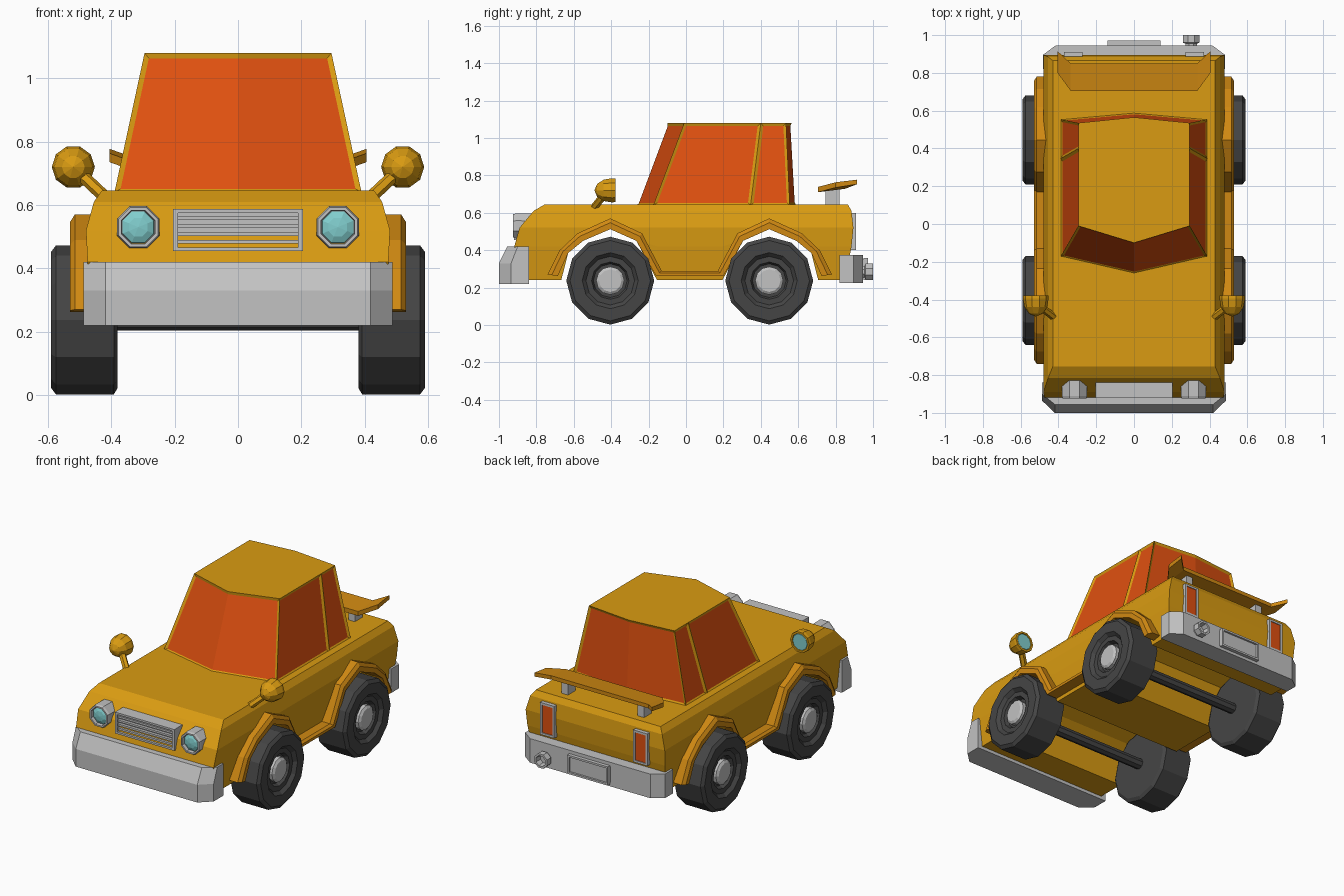
import bpy, bmesh, math
from mathutils import Vector

if "Cube" in bpy.data.objects:
    bpy.data.objects.remove(bpy.data.objects["Cube"])


def material(name, col):
    m = bpy.data.materials.new(name)
    m.diffuse_color = (*col, 1)
    m.use_nodes = True
    m.node_tree.nodes["Principled BSDF"].inputs["Base Color"].default_value = m.diffuse_color
    return m


YELLOW = material("yellow_paint", (0.70, 0.33, 0.006))
ORANGE = material("orange_trim", (0.63, 0.25, 0.006))
GLASS = material("red_orange_glass", (0.74, 0.08, 0.005))
GREY = material("light_grey_metal", (0.54, 0.54, 0.54))
RUBBER = material("dark_rubber", (0.06, 0.06, 0.06))
CYAN = material("cyan_lens", (0.22, 0.62, 0.62))


def finish(name, bm, mats, mirror=False):
    bmesh.ops.remove_doubles(bm, verts=bm.verts, dist=0.0005)
    bmesh.ops.recalc_face_normals(bm, faces=bm.faces)
    me = bpy.data.meshes.new(name)
    bm.to_mesh(me)
    bm.free()
    for m in mats:
        me.materials.append(m)
    ob = bpy.data.objects.new(name, me)
    bpy.context.collection.objects.link(ob)
    if mirror:
        ob.modifiers.new("Mirror", 'MIRROR').use_mirror_merge = False
    return ob


def loft_bm(rings, strip_caps=False):
    """Join equal rings of points with quads and close both ends."""
    bm = bmesh.new()
    rows = [[bm.verts.new(p) for p in r] for r in rings]
    n = len(rows[0])
    for a, b in zip(rows, rows[1:]):
        for i in range(n):
            j = (i + 1) % n
            bm.faces.new((a[i], a[j], b[j], b[i]))
    for r in (rows[0], rows[-1]):
        if strip_caps:
            for i in range(n // 2 - 1):
                bm.faces.new((r[i], r[i + 1], r[n - 2 - i], r[n - 1 - i]))
        else:
            bm.faces.new(r)
    return bm


def loft(name, rings, mat, mirror=False, strip_caps=False):
    return finish(name, loft_bm(rings, strip_caps), [mat], mirror)


def revolve(name, prof, c, axis, n, mat, mirror=False, phase=0.0):
    """Turn (position, radius) pairs about the x or y axis through c."""
    rings = []
    for a, r in prof:
        ring = []
        for k in range(n):
            t = phase + 2 * math.pi * k / n
            u, w = max(r, 1e-5) * math.cos(t), max(r, 1e-5) * math.sin(t)
            ring.append((a, c[1] + u, c[2] + w) if axis == 'x' else (c[0] + u, a, c[2] + w))
        rings.append(ring)
    return loft(name, rings, mat, mirror)


def boxes(name, specs, mat, mirror=False):
    """Boxes given as (x0, x1, y0, y1, z0, z1)."""
    bm = bmesh.new()
    for x0, x1, y0, y1, z0, z1 in specs:
        vs = bmesh.ops.create_cube(bm, size=1)['verts']
        for v in vs:
            v.co = ((x0 + x1) / 2 + v.co.x * (x1 - x0), (y0 + y1) / 2 + v.co.y * (y1 - y0),
                    (z0 + z1) / 2 + v.co.z * (z1 - z0))
    return finish(name, bm, [mat], mirror)


FRONT_Y, REAR_Y = -0.405, 0.445

# Wheel arch outlines (y from wheel centre, z), outer and inner edge
OUTER = [(-.335, .27), (-.27, .40), (-.175, .49), (0, .57), (.17, .49), (.275, .29)]
INNER = [(-.28, .262), (-.225, .385), (-.145, .45), (0, .512), (.14, .45), (.245, .262)]


def both_arches(pts):
    return [(FRONT_Y + y, z) for y, z in pts] + [(REAR_Y - y, z) for y, z in reversed(pts)]


# Body: cross-sections from front to back, with open wheel arches
WIDTHS = [(.24, .455), (.42, .475), (.52, .48), (.61, .455), (.645, .43)]


def half_width(z):
    for (z0, x0), (z1, x1) in zip(WIDTHS, WIDTHS[1:]):
        if z <= z1:
            return x0 + (x1 - x0) * (z - z0) / (z1 - z0)
    return WIDTHS[-1][1]


def section(ys, zb):
    zs = [zb, max(.42, zb + .004), .52, .61, .645]
    right = [(half_width(z), y, z) for y, z in zip(ys, zs)]
    return right + [(-x, y, z) for x, y, z in reversed(right)]


stations = [section((-.84, -.918, -.89, -.815, -.755), .24), section([-.72] * 5, .24)]
for y, z in both_arches([(-.262, .24)] + INNER[1:-1] + [(.25, .24)]):
    stations.append(section([y] * 5, z))
stations.append(section([.80] * 5, .24))
stations.append(section((.85, .885, .895, .885, .865), .24))
loft("body", stations, YELLOW, strip_caps=True)

# Fender trim running over both wheels and along the sill
rings = []
for (yo, zo), (yi, zi) in zip(both_arches(OUTER), both_arches(INNER)):
    ym, zm = yo + (yi - yo) * .4, zo + (zi - zo) * .4
    rings.append([(.44, yo, zo), (.515, yo, zo), (.53, ym, zm), (.53, yi, zi), (.44, yi, zi)])
loft("fender_trim", rings, ORANGE, mirror=True)

# Cabin with recessed windows
low = [(0, -.265), (.39, -.175), (.39, .345), (.39, .555), (0, .59)]
top = [(0, -.10), (.295, -.01), (.295, .40), (.295, .535), (0, .565)]
cabin_rings = []
for pts, z in ((low, .64), (top, 1.08)):
    cabin_rings.append([(x, y, z) for x, y in pts] + [(-x, y, z) for x, y in pts[-2:0:-1]])
bm = loft_bm(cabin_rings)
bmesh.ops.recalc_face_normals(bm, faces=bm.faces)
bm.faces.ensure_lookup_table()
walls = list(bm.faces)[:8]
for group in ((0, 7), (3, 4), (1,), (2,), (5,), (6,)):
    panes = [walls[i] for i in group]
    bmesh.ops.inset_region(bm, faces=panes, thickness=.015, depth=-.008,
                           use_boundary=True, use_even_offset=True)
    for f in panes:
        f.material_index = 1
finish("cabin", bm, [YELLOW, GLASS])

# Wheels, hubs and axles
for end, y in (("front", FRONT_Y), ("rear", REAR_Y)):
    c = (0, y, .237)
    revolve(end + "_tires", [(.38, .215), (.392, .235), (.575, .235), (.59, .215), (.59, .15),
            (.57, .13), (.57, .10), (.545, .09)], c, 'x', 12, RUBBER, True)
    revolve(end + "_hubs", [(.53, .075), (.57, .075), (.58, .06)], c, 'x', 12, GREY, True)
    revolve(end + "_axle", [(-.40, .033), (.40, .033)], c, 'x', 8, RUBBER)


# Bumpers
def bumper_ring(z, half, y_in, y_mid, y_out):
    pts = [(half, y_in), (half, y_mid), (half - .068, y_out)]
    return [(x, y, z) for x, y in pts] + [(-x, y, z) for x, y in reversed(pts)]


loft("front_bumper", [bumper_ring(.22, .487, -.84, -.935, -1.0),
                      bumper_ring(.33, .487, -.84, -.935, -1.0),
                      bumper_ring(.42, .487, -.84, -.90, -.955)], GREY)
loft("rear_bumper", [bumper_ring(.225, .483, .82, .895, .945),
                     bumper_ring(.375, .483, .82, .895, .945)], GREY)

# Licence plate with raised rim, blank
boxes("rear_plate", [(-.14, .14, .93, .96, .25, .35), (-.14, .14, .95, .972, .24, .252),
                     (-.14, .14, .95, .972, .345, .357), (-.14, -.128, .95, .972, .24, .357),
                     (.128, .14, .95, .972, .24, .357)], GREY)

# Exhaust
revolve("exhaust", [(.90, .034), (.955, .034), (.96, .047), (1.0, .047), (1.0, .034), (.96, .03)],
        (.303, 0, .285), 'y', 8, GREY, phase=math.pi / 8)

# Headlights
lamp = (.315, 0, .53)
revolve("headlight_housings", [(-.78, .07), (-.91, .072), (-.925, .067), (-.925, .057), (-.90, .055)],
        lamp, 'y', 8, GREY, True, math.pi / 8)
revolve("headlight_lenses", [(-.89, .055), (-.905, .053), (-.915, .032), (-.919, 0)],
        lamp, 'y', 8, CYAN, True, math.pi / 8)

# Grille: back block, rim and slats
boxes("grille", [(-.2, .2, -.895, -.79, .46, .58), (-.205, .205, -.92, -.84, .575, .587),
                 (-.205, .205, -.92, -.84, .454, .466), (-.205, -.19, -.92, -.84, .454, .587),
                 (.19, .205, -.92, -.84, .454, .587)], GREY)
slats = []
for i in range(4):
    z = .484 + i * .025
    slats.append((-.195, .195, -.913, -.88, z - .006, z + .006))
boxes("grille_slats", slats, GREY)

# Tail lights
boxes("tail_light_frames", [(.272, .37, .85, .90, .40, .60), (.272, .285, .87, .91, .40, .60),
                            (.357, .37, .87, .91, .40, .60), (.272, .37, .87, .91, .40, .413),
                            (.272, .37, .87, .91, .587, .60)], GREY, True)
boxes("tail_light_lenses", [(.285, .357, .898, .905, .413, .587)], GLASS, True)

# Side mirrors with lens and stalk
ball = (.52, 0, .72)
revolve("mirror_shells", [(-.49, 0), (-.475, .036), (-.44, .06), (-.395, .068), (-.378, .066),
                          (-.378, .054), (-.385, .052)], ball, 'y', 10, YELLOW, True)
revolve("mirror_lenses", [(-.388, .053), (-.380, .05)], ball, 'y', 10, CYAN, True)
a, b = Vector((.42, -.495, .625)), Vector((.505, -.43, .705))
q = (b - a).to_track_quat('Z', 'Y')
hexagon = [q @ Vector((.02 * math.cos(k * math.pi / 3), .02 * math.sin(k * math.pi / 3), 0))
           for k in range(6)]
loft("mirror_stalks", [[p + v for v in hexagon] for p in (a, b)], YELLOW, True)

# Spoiler with swept-back upturned tips, on two posts
rings = []
for x, y0, y1, z0, z1 in ((-.405, .80, .915, .735, .765), (-.335, .705, .85, .71, .74),
                          (.335, .705, .85, .71, .74), (.405, .80, .915, .735, .765)):
    rings.append([(x, y0, z0), (x, y1, z1 - .012), (x, y1, z1 + .012), (x, y0, z0 + .028)])
loft("spoiler", rings, ORANGE)
boxes("spoiler_posts", [(.24, .285, .745, .82, .63, .725)], GREY, True)
